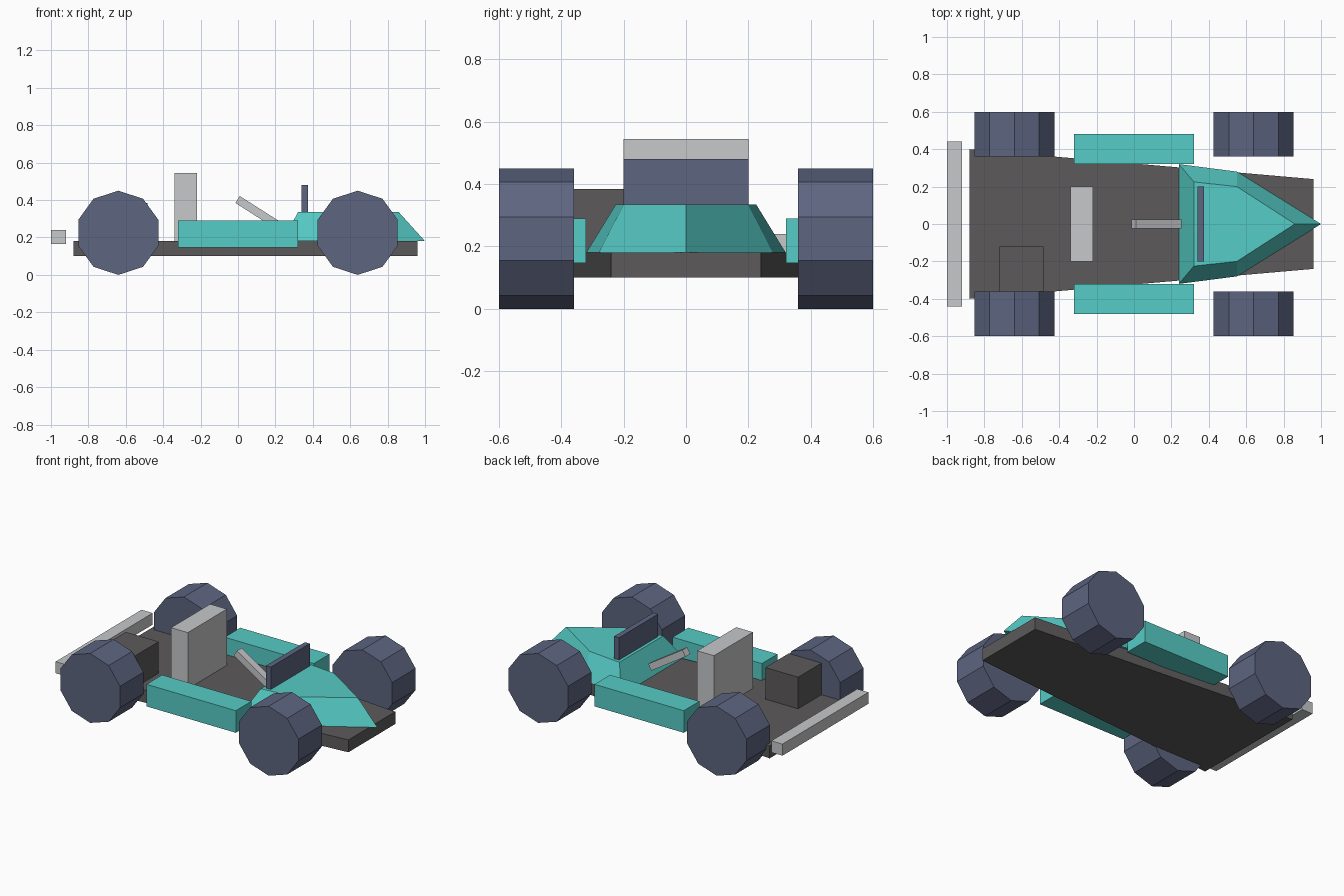
import bpy, bmesh, math
from mathutils import Matrix, Vector

cube = bpy.data.objects.get("Cube")
if cube:
    bpy.data.objects.remove(cube, do_unlink=True)


def material(name, rgb):
    lin = [((c / 255 + 0.055) / 1.055) ** 2.4 for c in rgb]
    m = bpy.data.materials.new(name)
    m.use_nodes = True
    m.diffuse_color = (*lin, 1)
    m.node_tree.nodes["Principled BSDF"].inputs["Base Color"].default_value = (*lin, 1)
    return m


teal = material("teal paint", (86, 204, 198))
slate = material("slate rubber", (93, 101, 128))
charcoal = material("charcoal metal", (92, 90, 91))
silver = material("pale grey", (199, 200, 202))


def finish(name, bm, mat):
    bmesh.ops.recalc_face_normals(bm, faces=bm.faces)
    mesh = bpy.data.meshes.new(name)
    bm.to_mesh(mesh)
    bm.free()
    mesh.materials.append(mat)
    obj = bpy.data.objects.new(name, mesh)
    bpy.context.collection.objects.link(obj)
    return obj


def box(name, xs, ys, zs, mat):
    bm = bmesh.new()
    mid = Vector([sum(r) / 2 for r in (xs, ys, zs)])
    size = [r[1] - r[0] for r in (xs, ys, zs)]
    bmesh.ops.create_cube(bm, size=1, matrix=Matrix.Diagonal((*size, 1)))
    obj = finish(name, bm, mat)
    obj.location = mid
    return obj


def loft(name, lower, upper, z0, z1, mat):
    """Join two outlines of equal point count into a closed solid."""
    bm = bmesh.new()
    a = [bm.verts.new((x, y, z0)) for x, y in lower]
    b = [bm.verts.new((x, y, z1)) for x, y in upper]
    bm.faces.new(a)
    bm.faces.new(b)
    n = len(a)
    for i in range(n):
        j = (i + 1) % n
        bm.faces.new((a[i], a[j], b[j], b[i]))
    return finish(name, bm, mat)


def mirrored(half, tip=()):
    return half + list(tip) + [(x, -y) for x, y in reversed(half)]


# Tapered floor
floor = mirrored([(-0.88, 0.4), (0.96, 0.24)])
loft("chassis", floor, floor, 0.1, 0.18, charcoal)

# Faceted nose
loft("nose_cone",
     mirrored([(0.24, 0.32), (0.55, 0.28)], [(1, 0)]),
     mirrored([(0.32, 0.225), (0.55, 0.2)], [(0.86, 0)]),
     0.18, 0.335, teal)

# Ten-sided wheels and side pods on both sides
for side, s in (("left", 1), ("right", -1)):
    for end, x in (("front", 0.64), ("rear", -0.64)):
        bm = bmesh.new()
        turn = Matrix.Rotation(math.pi / 2, 4, "X") @ Matrix.Rotation(math.pi / 2, 4, "Z")
        bmesh.ops.create_cone(bm, cap_ends=True, segments=10, radius1=0.225,
                              radius2=0.225, depth=0.24, matrix=turn)
        # Put a corner at the top and bottom
        if max(v.co.z for v in bm.verts) < 0.22:
            bm.transform(Matrix.Rotation(math.pi / 10, 4, "Y"))
        wheel = finish(f"{end}_{side}_wheel", bm, slate)
        wheel.location = (x, s * 0.48, 0.225)
    box(f"{side}_side_pod", (-0.32, 0.32), sorted((s * 0.32, s * 0.48)), (0.147, 0.29), teal)

# Seat, engine, bumper and dashboard screen
box("seat_back", (-0.34, -0.22), (-0.2, 0.2), (0.18, 0.545), silver)
box("engine", (-0.72, -0.485), (-0.36, -0.12), (0.18, 0.385), charcoal)
box("rear_bumper", (-1, -0.92), (-0.44, 0.44), (0.165, 0.24), silver)
box("dash_screen", (0.34, 0.375), (-0.2, 0.2), (0.31, 0.48), slate)

# Tilted steering column
column = box("steering_column", (-0.025, 0.265), (-0.025, 0.025), (0.303, 0.347), silver)
column.rotation_euler.y = math.radians(32.5)
